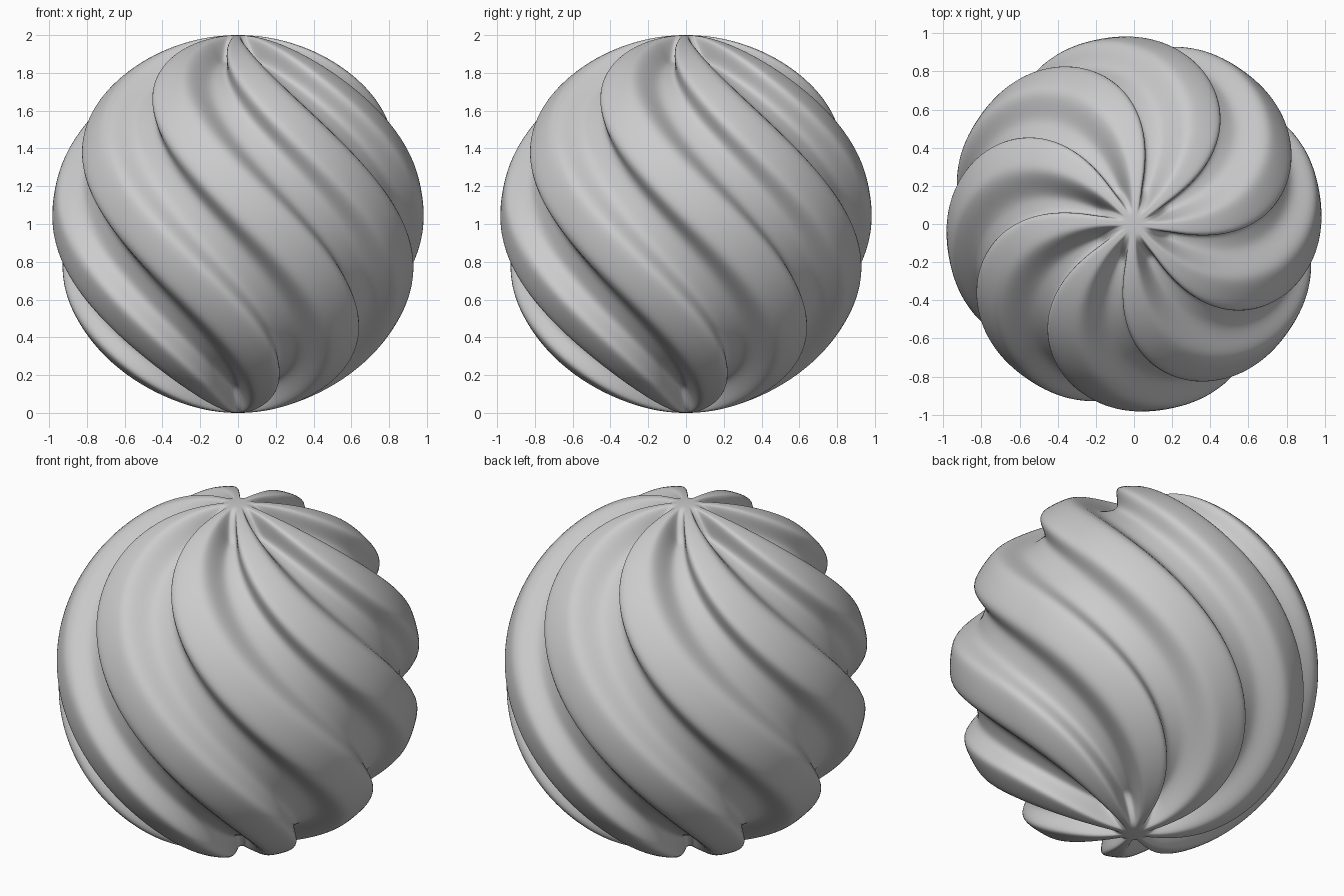
import bpy, bmesh
from math import sin, cos, pi, radians, tanh

if "Cube" in bpy.data.objects:
    bpy.data.objects.remove(bpy.data.objects["Cube"])

LOBES, RINGS, SEGS = 8, 160, 320
CREST, DEPTH = 0.986, 0.122      # crest radius and groove depth
TWIST = radians(60)              # twist per unit of height
CREST_Z = 0.17                   # height above centre where a crest faces +x


def smoothstep(a, b, t):
    t = max(0.0, min(1.0, (t - a) / (b - a)))
    return t * t * (3 - 2 * t)


def surface_point(theta, a):
    """Sphere with broad, squared lobes, twisted about z."""
    low, high = tanh(-1.75), tanh(2.65)
    wave = (tanh(2.2 * cos(LOBES * a) + 0.45) - low) / (high - low)
    fade = smoothstep(0.06, 0.24, min(theta, pi - theta))
    r = CREST - DEPTH * fade * (1 - wave)
    z = r * cos(theta) / CREST
    ang = a + TWIST * (CREST_Z - z)
    return (r * sin(theta) * cos(ang), r * sin(theta) * sin(ang), z + 1)


# Twisted fluted ball: rings of vertices closed by a fan at each pole
bm = bmesh.new()
top = bm.verts.new((0, 0, 2))
rings = [[bm.verts.new(surface_point(pi * i / RINGS, 2 * pi * j / SEGS))
          for j in range(SEGS)] for i in range(1, RINGS)]
bottom = bm.verts.new((0, 0, 0))
for j in range(SEGS):
    k = (j + 1) % SEGS
    bm.faces.new((top, rings[0][j], rings[0][k]))
    bm.faces.new((bottom, rings[-1][k], rings[-1][j]))
    for upper, lower in zip(rings, rings[1:]):
        bm.faces.new((upper[j], lower[j], lower[k], upper[k]))
for f in bm.faces:
    f.smooth = True
bmesh.ops.recalc_face_normals(bm, faces=bm.faces)

mesh = bpy.data.meshes.new("twisted_ball")
bm.to_mesh(mesh)
bm.free()
bpy.context.collection.objects.link(bpy.data.objects.new("twisted_ball", mesh))
